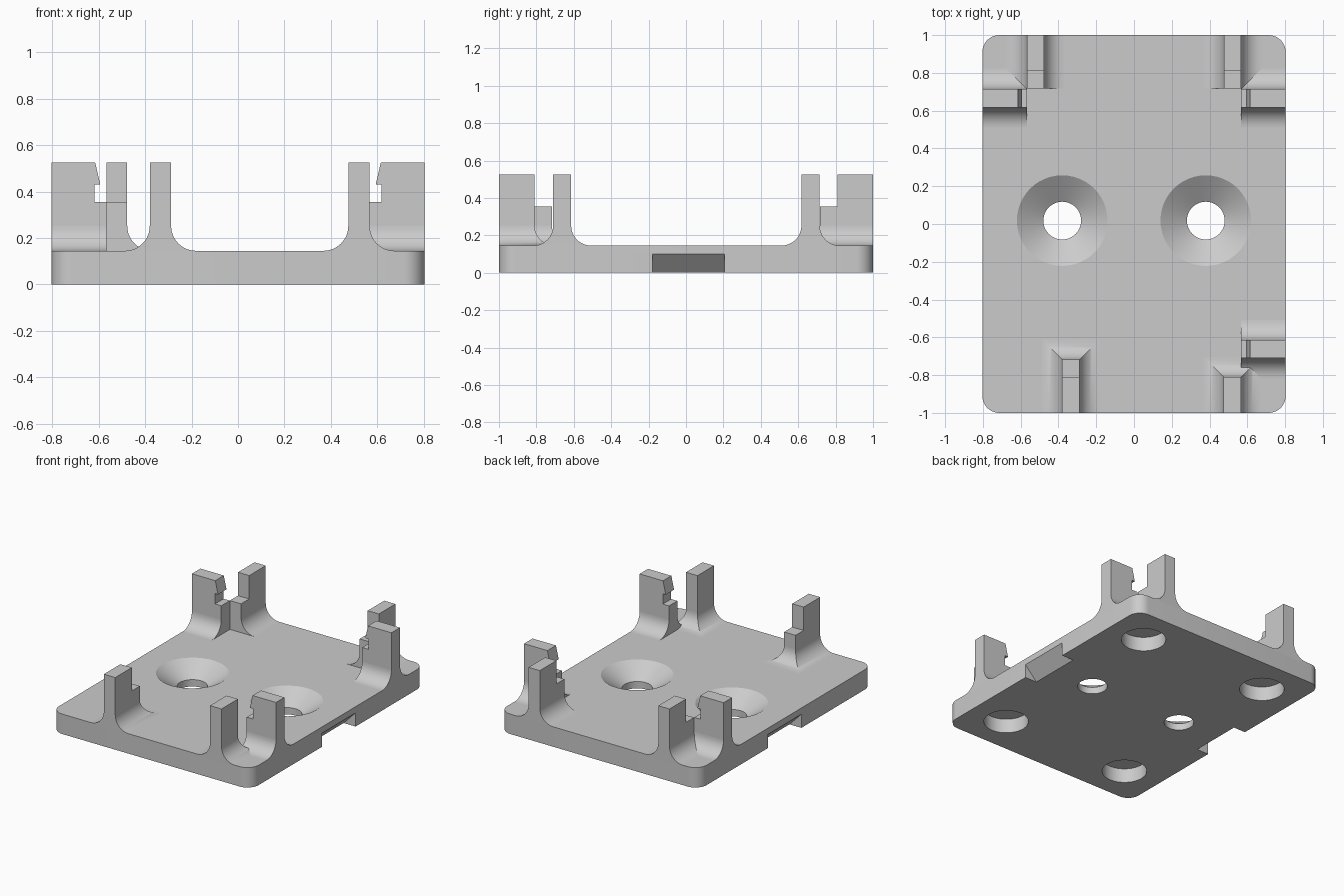
import bpy, bmesh, math
from mathutils import Matrix

cube = bpy.data.objects.get("Cube")
if cube:
    bpy.data.objects.remove(cube, do_unlink=True)

HALF_X, HALF_Y = 0.803, 1.0
FLOOR, LEDGE, TOP = 0.145, 0.355, 0.525
FILLET = 0.107
SINK = 0.13          # how far the uprights start inside the plate
INNER = 0.567        # inner face of the side clips

grey = bpy.data.materials.new("plain grey")
grey.use_nodes = True
colour = (0.6, 0.6, 0.6, 1)
grey.diffuse_color = colour
grey.node_tree.nodes["Principled BSDF"].inputs["Base Color"].default_value = colour


def finish(name, bm):
    bmesh.ops.recalc_face_normals(bm, faces=bm.faces)
    mesh = bpy.data.meshes.new(name)
    bm.to_mesh(mesh)
    bm.free()
    mesh.materials.append(grey)
    obj = bpy.data.objects.new(name, mesh)
    bpy.context.collection.objects.link(obj)
    return obj


def loft(bm, rings):
    """Closed solid through a stack of rings with equal point counts."""
    loops = [[bm.verts.new(p) for p in ring] for ring in rings]
    for a, b in zip(loops, loops[1:]):
        for i in range(len(a)):
            j = (i + 1) % len(a)
            bm.faces.new((a[i], a[j], b[j], b[i]))
    bm.faces.new(loops[0])
    bm.faces.new(loops[-1])


def rect(x0, x1, y0, y1, z):
    return [(x0, y0, z), (x1, y0, z), (x1, y1, z), (x0, y1, z)]


def box(bm, x0, x1, y0, y1, z0, z1):
    loft(bm, [rect(x0, x1, y0, y1, z0), rect(x0, x1, y0, y1, z1)])


def skirt(bm, x0, x1, y0, y1, sides):
    """Concave fillet at the foot; sides flags are -x, +x, -y, +y."""
    w, e, s, n = sides
    steps = 12
    arc = [math.pi / 2 * i / steps for i in range(steps + 1)]
    levels = [(FILLET * (1 - math.cos(a)), FLOOR + FILLET * (1 - math.sin(a))) for a in arc]
    levels.append((FILLET, SINK))
    loft(bm, [rect(x0 - w * d, x1 + e * d, y0 - s * d, y1 + n * d, z) for d, z in levels])


def lathe_cutter(x, y, profile, segments=48):
    bm = bmesh.new()
    angles = [math.tau * i / segments for i in range(segments)]
    loft(bm, [[(x + r * math.cos(a), y + r * math.sin(a), z) for a in angles] for r, z in profile])
    return finish("cutter", bm)


def smooth(obj):
    bpy.ops.object.select_all(action='DESELECT')
    obj.select_set(True)
    bpy.context.view_layer.objects.active = obj
    bpy.ops.object.shade_smooth_by_angle(angle=math.radians(30))


# Base plate with rounded corners
corner = 0.09
outline = []
for q, (sx, sy) in enumerate([(1, 1), (-1, 1), (-1, -1), (1, -1)]):
    for i in range(11):
        a = math.pi / 2 * (q + i / 10)
        outline.append((sx * (HALF_X - corner) + corner * math.cos(a),
                        sy * (HALF_Y - corner) + corner * math.sin(a)))
bm = bmesh.new()
loft(bm, [[(x, y, z) for x, y in outline] for z in (0, FLOOR)])
plate = finish("base_plate", bm)

# Cutters: countersunk screw holes, blind round pockets, sloped side notches
cutters = []
for side in (-1, 1):
    cutters.append(lathe_cutter(side * 0.38, 0.018,
                                [(0.1, -0.05), (0.1, 0.05), (0.24, FLOOR), (0.27, FLOOR + 0.02)]))
    for end in (-1, 1):
        cutters.append(lathe_cutter(side * 0.52, end * 0.72, [(0.15, -0.05), (0.15, 0.105)]))
    bm = bmesh.new()
    edge = HALF_X * side
    wedge = [(edge - side * 0.115, -0.02), (edge + side * 0.02, -0.02), (edge + side * 0.02, 0.12)]
    loft(bm, [[(x, y, z) for x, z in wedge] for y in (-0.18, 0.205)])
    cutters.append(finish("cutter", bm))

bpy.context.view_layer.objects.active = plate
for cutter in cutters:
    cutter.hide_render = True
    mod = plate.modifiers.new("cut", 'BOOLEAN')
    mod.operation = 'DIFFERENCE'
    mod.solver = 'EXACT'
    mod.object = cutter
    bpy.ops.object.modifier_apply(modifier=mod.name)
    bpy.data.objects.remove(cutter, do_unlink=True)
smooth(plate)


# End posts
def back_post(name, side):
    x0, x1 = sorted((side * 0.477, side * INNER))
    bm = bmesh.new()
    box(bm, x0, x1, 0.81, HALF_Y, SINK, TOP)
    box(bm, x0, x1, 0.717, 0.81, SINK, LEDGE)
    skirt(bm, x0, x1, 0.717, HALF_Y, (1, 1, 0, 0))
    smooth(finish(name, bm))


back_post("back_left_post", 1)
back_post("back_right_post", -1)

bm = bmesh.new()
box(bm, -0.38, -0.288, -HALF_Y, -0.81, SINK, TOP)
box(bm, -0.38, -0.288, -0.81, -0.717, SINK, LEDGE)
skirt(bm, -0.38, -0.288, -HALF_Y, -0.717, (1, 1, 0, 1))
smooth(finish("front_right_post", bm))

bm = bmesh.new()
box(bm, 0.475, INNER, -HALF_Y, -0.81, SINK, TOP)
skirt(bm, 0.475, INNER, -HALF_Y, -0.81, (1, 1, 0, 1))
smooth(finish("front_left_post", bm))


# Side clips with a ledge and a small hooked lip
def clip(name, side, y0, y1):
    profile = [(HALF_X, SINK), (HALF_X, TOP), (0.615, TOP), (0.593, 0.43),
               (0.617, 0.43), (0.617, LEDGE), (INNER, LEDGE), (INNER, SINK)]
    bm = bmesh.new()
    loft(bm, [[(side * x, y, z) for x, z in profile] for y in (y0, y1)])
    x0, x1 = sorted((side * INNER, side * HALF_X))
    skirt(bm, x0, x1, y0, y1, (0, 0, 1, 1))
    smooth(finish(name, bm))


clip("back_left_clip", 1, 0.617, 0.715)
clip("back_right_clip", -1, 0.617, 0.715)
clip("front_left_clip", 1, -0.71, -0.614)
